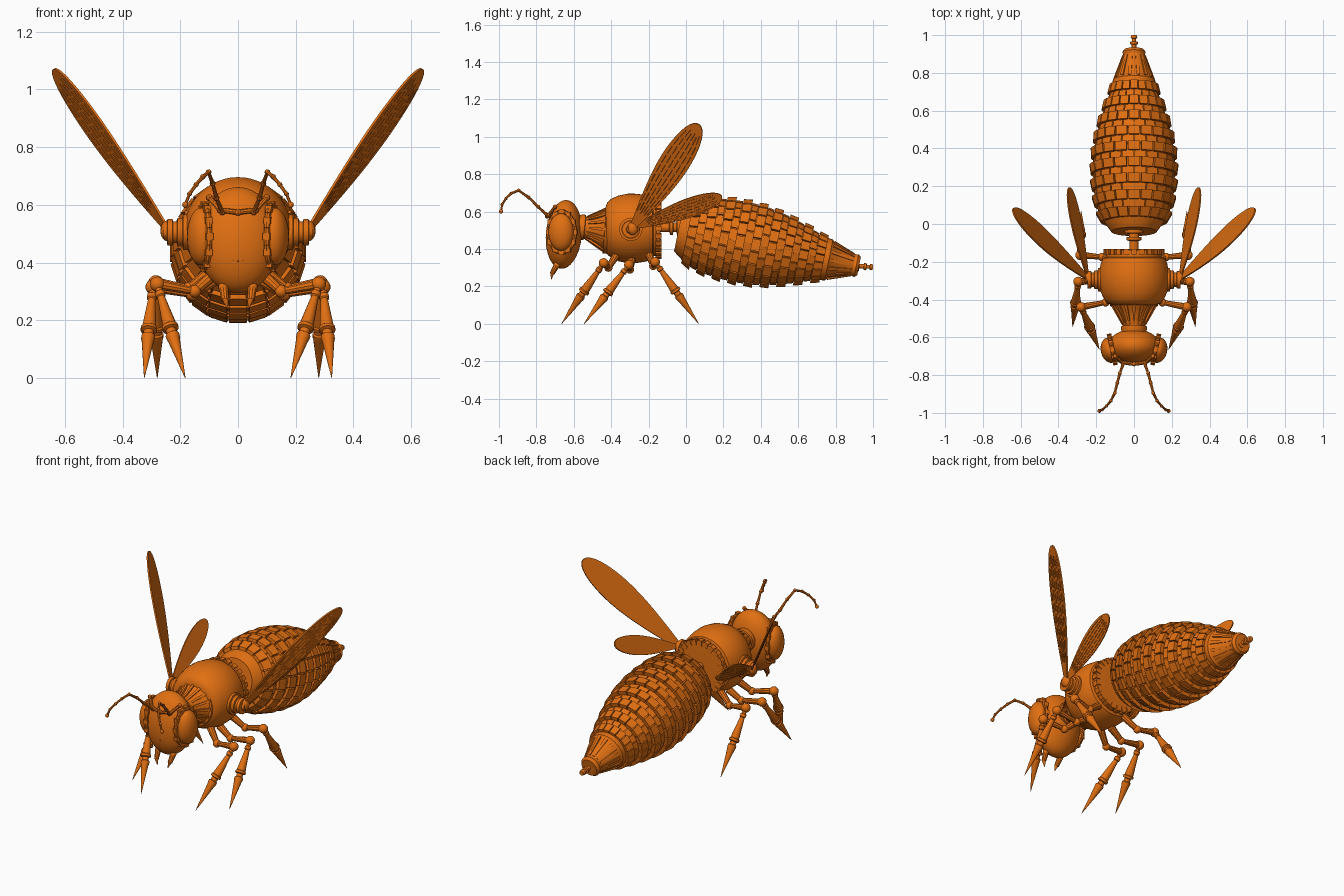
import bpy, bmesh, math
from mathutils import Vector, Matrix

if "Cube" in bpy.data.objects:
    bpy.data.objects.remove(bpy.data.objects["Cube"])

orange = bpy.data.materials.new("burnt_orange")
orange.diffuse_color = (0.75, 0.16, 0.006, 1)
orange.use_nodes = True
orange.node_tree.nodes["Principled BSDF"].inputs["Base Color"].default_value = orange.diffuse_color


def finish(name, bm):
    bmesh.ops.recalc_face_normals(bm, faces=bm.faces[:])
    me = bpy.data.meshes.new(name)
    bm.to_mesh(me)
    bm.free()
    me.materials.append(orange)
    ob = bpy.data.objects.new(name, me)
    bpy.context.collection.objects.link(ob)
    return ob


def frame(origin, axis):
    # local z runs along the axis
    return Matrix.Translation(origin) @ Vector(axis).to_track_quat('Z', 'Y').to_matrix().to_4x4()


def add_lathe(bm, origin, axis, profile, n=32):
    m = frame(origin, axis)
    rings = []
    for s, r in profile:
        r = max(r, 0.0006)
        rings.append([bm.verts.new(m @ Vector((r * math.cos(2 * math.pi * i / n),
                                               r * math.sin(2 * math.pi * i / n), s))) for i in range(n)])
    for a, b in zip(rings, rings[1:]):
        for i in range(n):
            j = (i + 1) % n
            bm.faces.new((a[i], a[j], b[j], b[i]))
    bm.faces.new(rings[0][::-1])
    bm.faces.new(rings[-1])


def lathe(name, origin, axis, profile, n=32):
    bm = bmesh.new()
    add_lathe(bm, origin, axis, profile, n)
    return finish(name, bm)


def add_rod(bm, p, q, r0, r1, n=10):
    p, q = Vector(p), Vector(q)
    add_lathe(bm, p, q - p, [(0, r0), ((q - p).length, r1)], n)


def add_ball(bm, c, radii, rot=Matrix(), u=16, v=10):
    m = Matrix.Translation(c) @ rot @ Matrix.Diagonal((*radii, 1))
    bmesh.ops.create_uvsphere(bm, u_segments=u, v_segments=v, radius=1, matrix=m)


def add_tile(bm, m, s0, s1, a0, a1, lo, hi0, hi1):
    # curved block wrapped around a lathe axis
    v = [bm.verts.new(m @ Vector((r * math.cos(a), r * math.sin(a), s)))
         for s, hi in ((s0, hi0), (s1, hi1)) for a, r in ((a0, lo), (a1, lo), (a1, hi), (a0, hi))]
    for f in ((0, 1, 2, 3), (7, 6, 5, 4), (0, 4, 5, 1), (1, 5, 6, 2), (2, 6, 7, 3), (3, 7, 4, 0)):
        bm.faces.new([v[i] for i in f])


def tile_ring(bm, m, n, fill, offset, s0, s1, lo, hi0, hi1):
    step = 2 * math.pi / n
    for i in range(n):
        a = (i + offset) * step
        add_tile(bm, m, s0, s1, a - step * fill / 2, a + step * fill / 2, lo, hi0, hi1)


# Abdomen: tapered core with alternating raised and low rows of tiles
A_ORG, A_DIR = Vector((0, -0.04, 0.505)), Vector((0, 0.98, -0.2)).normalized()
KEYS = [(0, .13), (.06, .188), (.15, .217), (.25, .23), (.35, .234), (.45, .227), (.55, .208),
        (.65, .178), (.75, .143), (.83, .112), (.97, .055)]


def radius(s):
    for (s0, r0), (s1, r1) in zip(KEYS, KEYS[1:]):
        if s <= s1:
            return r0 + (r1 - r0) * (s - s0) / (s1 - s0)
    return KEYS[-1][1]


lathe("abdomen_core", A_ORG, A_DIR, [(0, .05), (0, .12)] + [(s, r - .024) for s, r in KEYS[1:-1]], 40)
bm = bmesh.new()
am = frame(A_ORG, A_DIR)
for k in range(9):
    s = .05 + k * .087
    tile_ring(bm, am, 20, .88, 0, s, s + .048, radius(s) - .045, radius(s) - .002, radius(s + .048) + .004)
    if k < 8:
        e = s + .084
        tile_ring(bm, am, 20, .9, .5, s + .05, e, radius(e) - .04, radius(s + .05) - .016, radius(e) - .016)
finish("abdomen_tiles", bm)

# Ribbed tail cone and stinger
bm = bmesh.new()
add_lathe(bm, A_ORG, A_DIR, [(.78, .08), (.79, .115), (.82, .112), (.83, .1), (.955, .058), (.97, .062), (.985, .05)], 28)
tile_ring(bm, am, 14, .4, 0, .83, .95, .045, .108, .063)
finish("tail_cone", bm)
tip = A_ORG + A_DIR * .98
lathe("stinger", tip, Vector((0, 1, -.08)), [(-.03, .03), (.005, .03), (.007, .012), (.03, .012), (.032, .02),
                                             (.044, .02), (.046, .01), (.062, .01), (.064, .018), (.079, .014)], 14)

# Waist rod, thorax shell, toothed rear ring
Y = (0, 1, 0)
lathe("waist", (0, -.15, .515), Y, [(0, .024), (.06, .024), (.065, .04), (.08, .04), (.082, .026),
                                    (.1, .026), (.102, .05), (.13, .05)], 18)
lathe("thorax", (0, -.29, .51), Y, [(-.14, .115), (-.13, .14), (-.11, .158), (-.07, .176), (-.02, .186), (.03, .185),
                                    (.08, .176), (.11, .165), (.115, .148), (.13, .148), (.132, .155),
                                    (.152, .155), (.154, .13)], 48)
bm = bmesh.new()
tile_ring(bm, frame((0, -.29, .51), Y), 24, .6, 0, .128, .158, .13, .163, .163)
finish("thorax_teeth", bm)

# Fluted neck
bm = bmesh.new()
n_org, n_dir = Vector((0, -.425, .503)), Vector((0, -1, .1))
add_lathe(bm, n_org, n_dir, [(-.02, .128), (.008, .128), (.01, .115), (.04, .092), (.08, .069), (.115, .06),
                             (.118, .068), (.135, .068), (.16, .06)], 32)
tile_ring(bm, frame(n_org, n_dir), 16, .35, 0, .008, .11, .05, .122, .064)
finish("neck", bm)

# Head
hrot = Matrix.Rotation(math.radians(-5), 4, 'X')
bm = bmesh.new()
add_ball(bm, (0, -.653, .478), (.142, .096, .184), hrot, 40, 24)
finish("head", bm)
bm = bmesh.new()
brow = [(-.1, -.70, .625), (-.062, -.733, .582), (0, -.742, .574), (.062, -.733, .582), (.1, -.70, .625)]
for a, b in zip(brow, brow[1:]):
    add_rod(bm, a, b, .009, .009, 8)
for p in brow:
    add_ball(bm, p, (.012,) * 3, u=8, v=6)
for i in range(-3, 4):
    x = i * .016
    add_ball(bm, (x, -.745 + abs(x) * .18, .405 + x * x * 9), (.004,) * 3, u=8, v=6)
finish("face_trim", bm)

for sgn, side in ((1, "right"), (-1, "left")):
    def V(x, y, z):
        return Vector((sgn * x, y, z))

    # Eye with studded rim
    bm = bmesh.new()
    erot = Matrix.Rotation(sgn * math.radians(-12), 4, 'Z')
    add_ball(bm, V(.128, -.668, .49), (.048, .068, .1), erot, 28, 18)
    finish(side + "_eye", bm)
    bm = bmesh.new()
    em = Matrix.Translation(V(.115, -.664, .49)) @ erot
    loop = [em @ Vector((0, .073 * math.cos(2 * math.pi * i / 24), .11 * math.sin(2 * math.pi * i / 24)))
            for i in range(24)]
    for i, p in enumerate(loop):
        add_rod(bm, p, loop[(i + 1) % 24], .011, .011, 8)
        if i % 2 == 0:
            bmesh.ops.create_cube(bm, size=.024, matrix=Matrix.Translation(p) @ erot)
    finish(side + "_eye_rim", bm)

    # Mandible
    bm = bmesh.new()
    add_ball(bm, V(.05, -.69, .315), (.018,) * 3)
    add_rod(bm, V(.05, -.69, .315), V(.045, -.715, .27), .017, .013)
    add_rod(bm, V(.045, -.715, .275), V(.035, -.72, .237), .012, .001)
    finish(side + "_mandible", bm)

    # Antenna of jointed rods
    bm = bmesh.new()
    path = [V(.055, -.735, .575), V(.075, -.79, .625), V(.088, -.84, .675), V(.102, -.895, .713), V(.122, -.935, .697),
            V(.145, -.963, .67), V(.168, -.983, .638), V(.183, -.989, .6)]
    for i, (a, b) in enumerate(zip(path, path[1:])):
        add_rod(bm, a, b, .009 - i * .0006, .006, 8)
        add_ball(bm, a, (.011 - i * .0004,) * 3, u=8, v=6)
    add_ball(bm, path[-1], (.011,) * 3, u=10, v=8)
    finish(side + "_antenna", bm)

    # Legs: hip, knee, spindle shank with collars, pointed foot
    for leg, hip, mid, knee, toe in (
            ("front", V(.07, -.37, .37), V(.15, -.415, .30), V(.28, -.44, .325), V(.183, -.665, 0)),
            ("middle", V(.08, -.29, .34), V(.16, -.30, .29), V(.295, -.305, .315), V(.325, -.545, 0)),
            ("rear", V(.08, -.2, .38), V(.17, -.175, .31), V(.285, -.165, .33), V(.28, .068, 0))):
        bm = bmesh.new()
        add_rod(bm, hip, mid, .022, .016)
        add_rod(bm, mid, knee, .013, .019)
        add_ball(bm, mid, (.022,) * 3)
        add_ball(bm, knee, (.026,) * 3)
        d = toe - knee
        n = d.length
        add_lathe(bm, knee, d, [(0, .012), (.08 * n, .012), (.09 * n, .017), (.13 * n, .017), (.14 * n, .013),
                                (.42 * n, .024), (.44 * n, .024), (.45 * n, .029), (.48 * n, .029), (.49 * n, .018),
                                (.53 * n, .018), (.54 * n, .024), (.57 * n, .024), (.6 * n, .021), (n, .001)], 14)
        finish(f"{side}_{leg}_leg", bm)

    # Wing socket
    lathe(side + "_wing_socket", V(.15, -.295, .505), V(1, 0, 0),
          [(0, .062), (.04, .062), (.042, .05), (.06, .05), (.062, .038), (.075, .038), (.077, .046), (.095, .046),
           (.097, .025), (.11, .02)], 24)
    bm = bmesh.new()
    add_ball(bm, V(.245, -.285, .51), (.024, .03, .036))
    finish(side + "_wing_joint", bm)

    # Wings: thin blades with dashed veins on the outer face
    for wing, root, end, across, width in (
            ("large", V(.235, -.295, .5), V(.642, .07, 1.066), V(.09, .81, -.59), .17),
            ("small", V(.245, -.28, .515), V(.345, .192, .682), V(.05, -.04, .1), .118)):
        length = end - root
        W = (across - length * across.dot(length) / length.length_squared).normalized()
        N = length.cross(W).normalized()
        if N.x * sgn < 0:
            N = -N

        def half(t):
            return width / 2 * (.14 + .86 * math.sin(math.pi / 2 * min(1, t / .75))) * math.sqrt(max(0, 1 - t ** 6))

        bm = bmesh.new()
        ts = [1 - (1 - i / 24) ** 2 for i in range(25)]
        edge = [root + length * t + W * half(t) for t in ts]
        edge += [root + length * t - W * half(t) for t in ts[-2::-1]]
        face = bm.faces.new([bm.verts.new(p - N * .004) for p in edge])
        ext = bmesh.ops.extrude_face_region(bm, geom=[face])
        bmesh.ops.translate(bm, vec=N * .008, verts=[v for v in ext['geom'] if isinstance(v, bmesh.types.BMVert)])
        finish(f"{side}_{wing}_wing", bm)
        bm = bmesh.new()
        for k, u in enumerate((-.75, -.45, -.15, .15, .45, .75)):
            for j in range(9):
                t0 = .16 + j * .085 + (k % 2) * .02
                a, b = [root + length * t + W * half(t) * u + N * .004 for t in (t0, t0 + .065)]
                add_rod(bm, a, b, .0028, .0028, 5)
        finish(f"{side}_{wing}_wing_veins", bm)

# Smooth curved surfaces, keep hard edges
for ob in bpy.context.collection.objects:
    ob.select_set(True)
    bpy.context.view_layer.objects.active = ob
bpy.ops.object.shade_smooth_by_angle(angle=math.radians(32))
